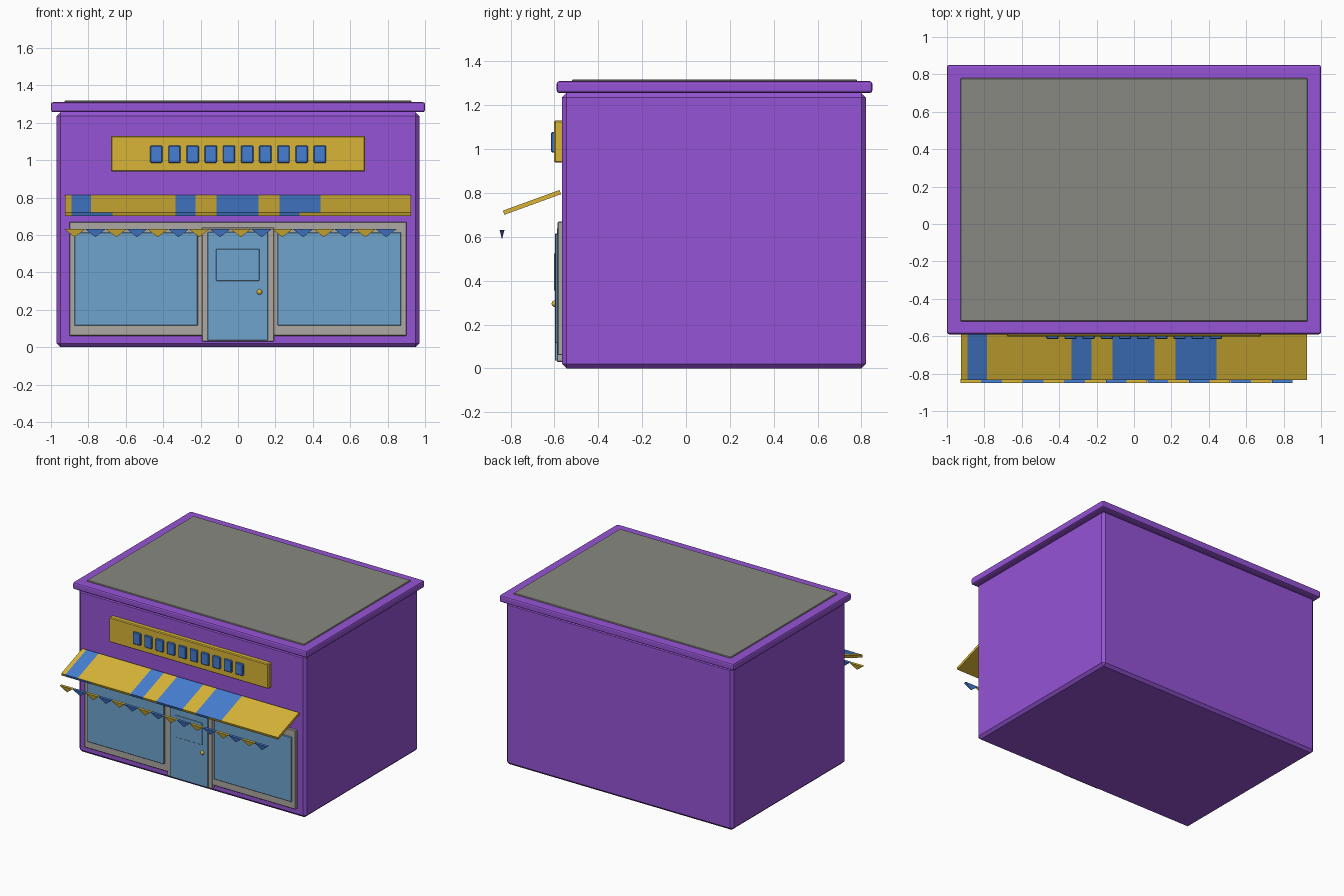
import bpy, bmesh, math
from mathutils import Matrix, Vector

if "Cube" in bpy.data.objects:
    bpy.data.objects.remove(bpy.data.objects["Cube"], do_unlink=True)


def linear(v):
    v /= 255
    return v / 12.92 if v <= 0.04045 else ((v + 0.055) / 1.055) ** 2.4


def material(name, *rgb):
    colour = [linear(v) for v in rgb] + [1]
    m = bpy.data.materials.new(name)
    m.use_nodes = True
    m.diffuse_color = colour
    m.node_tree.nodes["Principled BSDF"].inputs["Base Color"].default_value = colour
    return m


purple = material("purple wall", 149, 83, 213)
roof_grey = material("roof grey", 136, 136, 129)
frame_grey = material("frame grey", 174, 168, 162)
glass_blue = material("glass blue", 111, 164, 206)
yellow = material("yellow", 216, 181, 55)
blue = material("blue", 69, 126, 210)


def finish(name, bm, *mats):
    bmesh.ops.recalc_face_normals(bm, faces=bm.faces)
    mesh = bpy.data.meshes.new(name)
    bm.to_mesh(mesh)
    bm.free()
    for m in mats:
        mesh.materials.append(m)
    ob = bpy.data.objects.new(name, mesh)
    bpy.context.collection.objects.link(ob)
    return ob


def box(name, x, y, z, mat, bevel=0.0, segments=1):
    """Box from (low, high) ranges, with optional bevelled edges."""
    bm = bmesh.new()
    size = [b - a for a, b in (x, y, z)]
    mid = [(a + b) / 2 for a, b in (x, y, z)]
    bmesh.ops.create_cube(bm, size=1, matrix=Matrix.Translation(mid) @ Matrix.Diagonal(size + [1]))
    ob = finish(name, bm, mat)
    if bevel:
        mod = ob.modifiers.new("Bevel", "BEVEL")
        mod.width, mod.segments = bevel, segments
    return ob


# Building shell and roof
box("walls", (-0.97, 0.97), (-0.565, 0.82), (0, 1.256), purple, 0.02)
box("roof_trim", (-1, 1), (-0.59, 0.85), (1.256, 1.31), purple, 0.012, 2)
box("roof_panel", (-0.928, 0.928), (-0.52, 0.78), (1.29, 1.318), roof_grey, 0.004)

# Shopfront
box("shopfront_frame", (-0.902, 0.902), (-0.585, -0.55), (0.06, 0.67), frame_grey, 0.004)
box("door_frame", (-0.193, 0.193), (-0.589, -0.55), (0.03, 0.64), frame_grey, 0.004)
for side, x in (("right", (-0.875, -0.215)), ("left", (0.212, 0.872))):
    box(side + "_window", x, (-0.596, -0.57), (0.115, 0.613), glass_blue, 0.003)
box("door", (-0.163, 0.16), (-0.598, -0.57), (0.035, 0.615), glass_blue, 0.003)
box("door_window", (-0.117, 0.115), (-0.602, -0.595), (0.355, 0.525), glass_blue, 0.002)

# Door knob
bm = bmesh.new()
bmesh.ops.create_uvsphere(bm, u_segments=16, v_segments=8, radius=0.015,
                          matrix=Matrix.Translation((0.115, -0.598, 0.295)))
for f in bm.faces:
    f.smooth = True
finish("door_knob", bm, yellow)

# Sign board with a row of plain tiles
box("sign_board", (-0.68, 0.68), (-0.602, -0.56), (0.938, 1.13), yellow, 0.006)
for i in range(10):
    cx = -0.437 + i * 0.0972
    box(f"sign_tile_{i + 1}", (cx - 0.033, cx + 0.033), (-0.615, -0.595), (0.985, 1.078), blue, 0.005)

# Sloping awning, striped by cutting the slab along x
top_bands = ((-0.89, -0.785), (-0.335, -0.227), (-0.115, 0.11), (0.222, 0.44))
edge_bands = ((-0.89, -0.67), (-0.335, -0.227), (-0.115, 0.11), (0.222, 0.33))
bm = bmesh.new()
slab = (Matrix.Translation((0, -0.7025, 0.757)) @ Matrix.Rotation(math.radians(20), 4, "X")
        @ Matrix.Diagonal((1.85, 0.275, 0.02, 1)))
bmesh.ops.create_cube(bm, size=1, matrix=slab)
for cut in sorted({x for band in top_bands + edge_bands for x in band}):
    bmesh.ops.bisect_plane(bm, geom=bm.verts[:] + bm.edges[:] + bm.faces[:],
                           plane_co=(cut, 0, 0), plane_no=(1, 0, 0))
bm.normal_update()
for f in bm.faces:
    x = f.calc_center_median().x
    bands = top_bands if f.normal.z > 0.5 else edge_bands if f.normal.y < -0.8 else ()
    f.material_index = int(any(a < x < b for a, b in bands))
finish("awning", bm, yellow, blue)

# Bunting: flat inverted pyramids in alternating colours
for i in range(16):
    cx = -0.873 + i * 0.111
    bm = bmesh.new()
    rim = [bm.verts.new((cx + sx * 0.055, -0.839 + sy * 0.011, 0.631))
           for sx, sy in ((-1, -1), (1, -1), (1, 1), (-1, 1))]
    tip = bm.verts.new((cx, -0.839, 0.588))
    bm.faces.new(rim)
    for k in range(4):
        bm.faces.new((rim[k], rim[(k + 1) % 4], tip))
    finish(f"bunting_flag_{i + 1}", bm, blue if i % 2 else yellow)
